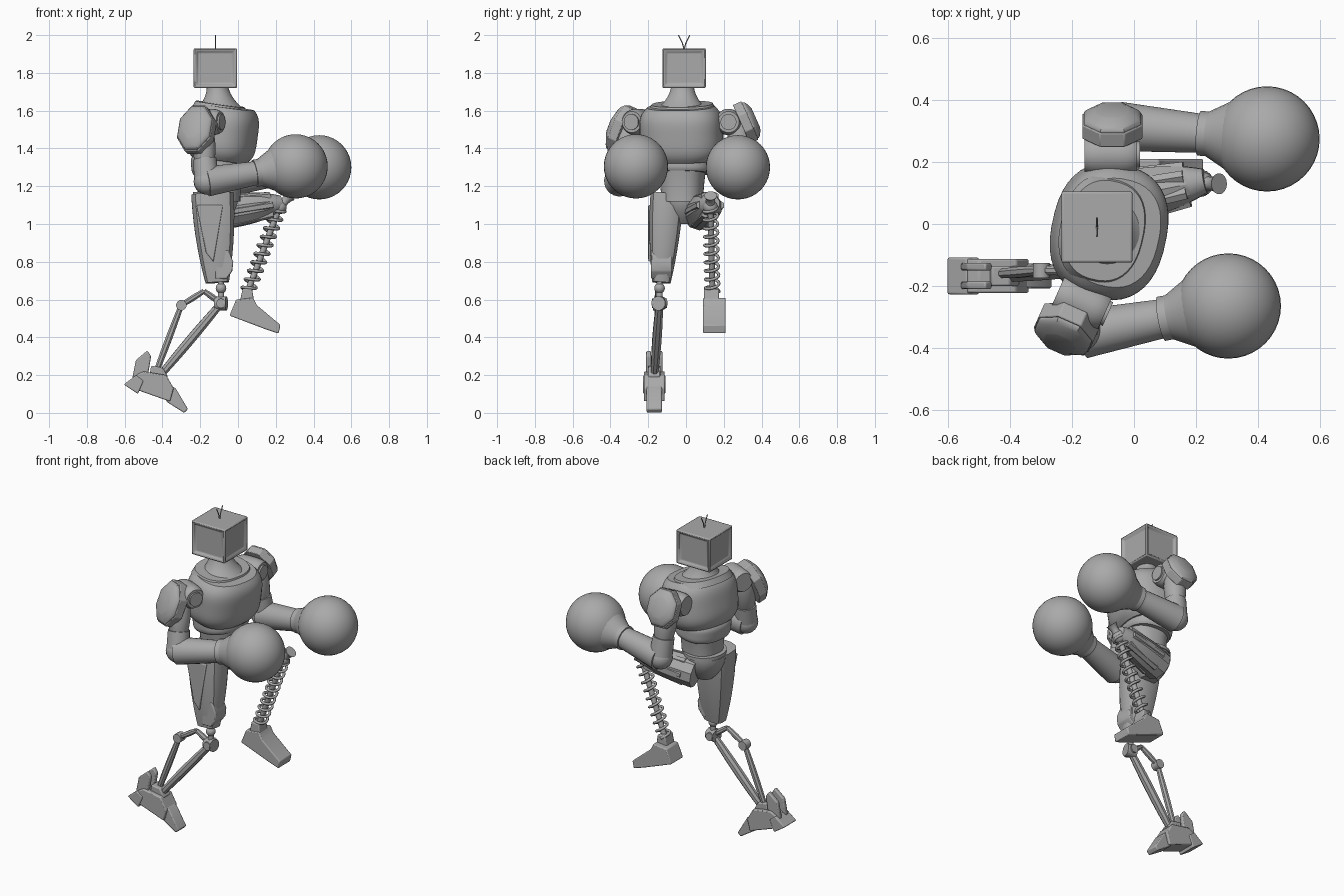
import bpy, bmesh
from math import cos, sin, pi, copysign
from mathutils import Vector, Matrix

cube = bpy.data.objects.get("Cube")
if cube:
    bpy.data.objects.remove(cube)

GREY = (.4, .4, .4, 1)
grey = bpy.data.materials.new("plain_grey")
grey.use_nodes = True
grey.diffuse_color = GREY
grey.node_tree.nodes["Principled BSDF"].inputs["Base Color"].default_value = GREY
parts = []


def add_object(name, data):
    data.materials.append(grey)
    ob = bpy.data.objects.new(name, data)
    bpy.context.collection.objects.link(ob)
    return ob


def finish(name, bm, bevel=0):
    bmesh.ops.recalc_face_normals(bm, faces=bm.faces)
    mesh = bpy.data.meshes.new(name)
    bm.to_mesh(mesh)
    bm.free()
    ob = add_object(name, mesh)
    if bevel:
        modifier = ob.modifiers.new("bevel", 'BEVEL')
        modifier.width = bevel
        modifier.segments = 2
        modifier.limit_method = 'ANGLE'
    parts.append(ob)


def skin(bm, loops):
    """Join rings of vertices into a closed surface."""
    for lower, upper in zip(loops, loops[1:]):
        for i in range(len(lower)):
            bm.faces.new((lower[i - 1], lower[i], upper[i], upper[i - 1]))
    bm.faces.new(loops[0])
    bm.faces.new(loops[-1])


def frame(origin, axis, facing=None):
    """Matrix whose z follows axis and whose y leans to facing."""
    z = Vector(axis).normalized()
    upright = abs(z.z) > .8
    facing = Vector(facing or ((1, 0, 0) if upright else (0, 0, 1)))
    y = (facing - z * facing.dot(z)).normalized()
    turn = Matrix((y.cross(z), y, z)).transposed().to_4x4()
    return Matrix.Translation(origin) @ turn


def solid(name, start, end, width, depth=None, shape=None, sides=24, power=2, facing=None, bevel=0):
    """Sweep a rounded section from start to end; shape scales it along the way."""
    start, end = Vector(start), Vector(end)
    matrix = frame(start, end - start, facing)
    steps = 16 if shape else 1
    bm = bmesh.new()
    loops = []
    for step in range(steps + 1):
        t = step / steps
        scale = shape(t) if shape else 1
        loop = []
        for i in range(sides):
            a = 2 * pi * (i + .5) / sides
            x, y = (copysign(abs(c) ** (2 / power), c) * scale for c in (cos(a), sin(a)))
            point = Vector((x * width, y * (depth or width), t * (end - start).length))
            loop.append(bm.verts.new(matrix @ point))
        loops.append(loop)
    skin(bm, loops)
    finish(name, bm, bevel)


def ball(name, centre, radius, segments=20):
    bm = bmesh.new()
    bmesh.ops.create_uvsphere(bm, u_segments=segments, v_segments=segments // 2,
                              radius=radius, matrix=Matrix.Translation(centre))
    finish(name, bm)


def slab(name, middle, thickness, *outline, bevel=.006):
    """Plate with an (x, z) outline, centred on y = middle."""
    bm = bmesh.new()
    skin(bm, [[bm.verts.new((x, middle + side * thickness / 2, z)) for x, z in outline]
              for side in (-1, 1)])
    finish(name, bm, bevel)


def wire(name, points, radius):
    curve = bpy.data.curves.new(name, 'CURVE')
    curve.dimensions = '3D'
    curve.bevel_depth = radius
    curve.bevel_resolution = 2
    curve.use_fill_caps = True
    spline = curve.splines.new('POLY')
    spline.points.add(len(points) - 1)
    for target, source in zip(spline.points, points):
        target.co = (*source, 1)
    add_object(name, curve)


def narrowing(loss, curve=1):
    return lambda t: 1 - loss * t ** curve


def barrel(loss, curve=4):
    return lambda t: 1 - loss * abs(2 * t - 1) ** curve


# Boxy head with a sunken panel on each wall, and two antennae
head = Vector((-.12, -.01, 1.825))
bm = bmesh.new()
bmesh.ops.create_cube(bm, size=1, matrix=Matrix.Translation(head) @ Matrix.Diagonal((.23, .23, .21, 1)))
walls = [f for f in bm.faces if abs(f.normal.z) < .5]
bmesh.ops.inset_individual(bm, faces=walls, thickness=.02)
bmesh.ops.inset_individual(bm, faces=walls, thickness=.01, depth=-.012)
finish("head", bm, .009)
for side in (-1, 1):
    wire("antenna", [head + Vector((0, side * spread, rise))
                     for spread, rise in ((0, .1), (.01, .135), (.03, .175))], .003)

# Torso, turned a little to its right and leaning forward
ahead = Vector((1, -.22, 0)).normalized()
spine = Vector((-.1, -.02, 0))


def torso(name, low, high, width, depth, shape=None, lean=0, power=2.4):
    up = Vector((0, 0, 1))
    solid(name, spine + up * low, spine + up * high + ahead * lean, width, depth, shape,
          sides=40, power=power, facing=ahead)


torso("neck", 1.6, 1.74, .14, .13, lambda t: .43 + .57 * (1 - t) ** 2, lean=-.01, power=2)
torso("chest", 1.34, 1.62, .22, .18, barrel(.2), lean=.04)
torso("collar", 1.6, 1.635, .18, .14, narrowing(.1), lean=.005)
torso("ribs", 1.27, 1.37, .16, .14, barrel(.08), lean=-.01)
torso("abdomen", 1.12, 1.3, .11, .11, lambda t: 1 + .15 * t * t)
hip = Vector((-.12, -.015, 1.15))
solid("belt", hip, hip + Vector((0, 0, .02)), .13, .12)
solid("pelvis", hip, hip - Vector((0, 0, .15)), .125, .125, narrowing(.6, 2), sides=16)

# Shoulders, octagonal pads, arms and round gloves
for side, shoulder, facing, pad, outward, elbow, glove in (
        ("right", (-.165, -.255, 1.54), (.9, -.4, 0), (-.22, -.34, 1.5), (-.4, -.9, .4),
         (-.165, -.355, 1.225), (.305, -.265, 1.305)),
        ("left", (-.07, .225, 1.54), (1, 0, 0), (-.07, .32, 1.54), (0, .9, .4),
         (-.045, .315, 1.225), (.43, .275, 1.3))):
    shoulder, facing, pad, outward, elbow, glove = map(
        Vector, (shoulder, facing, pad, outward, elbow, glove))
    solid(side + "_shoulder", shoulder - facing * .09, shoulder + facing * .08, .07, shape=barrel(.2))
    solid(side + "_shoulder_bolt", shoulder, shoulder + facing * .09, .042)
    height = .14 if side == "right" else .12
    solid(side + "_pad_rim", pad - outward * .03, pad + outward * .02, .105, height, sides=8, bevel=.004)
    solid(side + "_pad_dome", pad + outward * .02, pad + outward * .055, .1, height * .94,
          narrowing(.45, 2), sides=8)
    upper = shoulder.lerp(pad, .5)
    middle = upper.lerp(elbow, .6)
    solid(side + "_upper_arm", upper, middle, .064, shape=barrel(.15, 2))
    solid(side + "_elbow_sleeve", middle, elbow, .062, shape=narrowing(-.08))
    ball(side + "_elbow", elbow, .07)
    solid(side + "_forearm", elbow, elbow.lerp(glove, .8), .08,
          shape=lambda t: 1 - .3 * t + max(0, t - .7) * 3)
    solid(side + "_wrist_cuff", elbow.lerp(glove, .54), elbow.lerp(glove, .6), .073)
    ball(side + "_glove", glove, .17, 40)

# Standing right leg: armoured thigh, knee and twin shin bars
solid("right_thigh", (-.135, -.1, 1.16), (-.11, -.13, .69), .09, .115, narrowing(.45, 2),
      sides=12, power=3)
slab("thigh_plate", -.16, .08, (-.22, 1.1), (-.08, 1.1), (-.13, .8), (-.17, .85))
slab("knee_plate", -.13, .11, (-.12, .87), (-.05, .86), (-.025, .8), (-.03, .75), (-.06, .71), (-.12, .71))
knee = Vector((-.09, -.14, .58))
lever_end = Vector((-.3, -.15, .57))
lever_top = Vector((-.18, -.15, .645))
ankle = Vector((-.41, -.168, .2))
across = Vector((0, .04, 0))
ball("knee_ball", knee + Vector((0, 0, .08)), .028)
solid("knee_pin", knee, knee + Vector((0, 0, .12)), .017)
solid("knee_barrel", knee - ahead * .03, knee + ahead * .03, .038, sides=12)
solid("knee_axle", knee - across, knee + across, .025)
solid("lever_joint", lever_end - across * .6, lever_end + across * .6, .028, sides=12)
for name, start, end, radius in (("rear_lever", lever_end, lever_top, .017),
                                 ("front_lever", lever_top, knee, .017),
                                 ("front_shin", knee, ankle, .026),
                                 ("rear_shin", lever_end, ankle - ahead * .03, .019)):
    solid(name, start, end, radius, shape=barrel(.25, 2), sides=8)

# Right foot
sole = ankle.y
slab("right_foot", sole, .11, (-.53, .12), (-.54, .2), (-.5, .22), (-.38, .2), (-.34, .13), (-.36, .06))
slab("right_toe", sole, .08, (-.38, .16), (-.33, .13), (-.265, .02), (-.285, 0), (-.38, .06))
slab("right_heel", sole, .12, (-.605, .15), (-.54, .2), (-.5, .17), (-.53, .1))
slab("ankle_block", sole, .065, (-.47, .19), (-.46, .25), (-.4, .24), (-.37, .19))
for side in (-1, 1):
    slab("ankle_fin", sole + side * .03, .025, (-.56, .18), (-.54, .28), (-.48, .33), (-.46, .3), (-.48, .18))

# Raised left leg: ridged thigh, and a spring for a shin
hip, knee = Vector((-.12, .07, 1.055)), Vector((.23, .14, 1.11))
solid("left_thigh", hip, knee, .09, shape=narrowing(.55, 3), sides=10)
around = frame(hip, knee - hip)
for i in range(6):
    out = Vector((cos(i * pi / 3), sin(i * pi / 3), 0))
    solid("thigh_ridge", around @ (out * .075 + Vector((0, 0, .06))),
          around @ (out * .055 + Vector((0, 0, .3))), .022, sides=6)
knee = Vector((.22, .13, 1.09))
ball("left_knee", knee, .038)
tip = knee + Vector((.055, 0, .06))
solid("knee_spool", knee, tip, .034, shape=barrel(-.4, 2) if knee == tip else lambda t: .65 + .35 * abs(2 * t - 1) ** 2)
heel = Vector((.05, .14, .64))
solid("spring_core", knee, heel, .016)
shaft = frame(knee, heel - knee)
length, turns, steps = (heel - knee).length, 10, 160
coil = [(2 * pi * turns * i / steps, length * i / steps) for i in range(steps + 1)]
wire("spring", [shaft @ Vector((.036 * cos(a), .036 * sin(a), z)) for a, z in coil], .008)

# Left foot: wedge with a raised socket
slab("left_foot", .15, .12, (-.01, .6), (.08, .61), (.1, .57), (.225, .465), (.215, .42), (.14, .445), (-.045, .515))
slab("foot_socket", .135, .08, (.01, .59), (.025, .66), (.075, .655), (.085, .59))

# Smooth shading that keeps hard edges
bpy.ops.object.select_all(action='DESELECT')
for ob in parts:
    ob.select_set(True)
bpy.context.view_layer.objects.active = parts[0]
bpy.ops.object.shade_smooth_by_angle(angle=.6)
